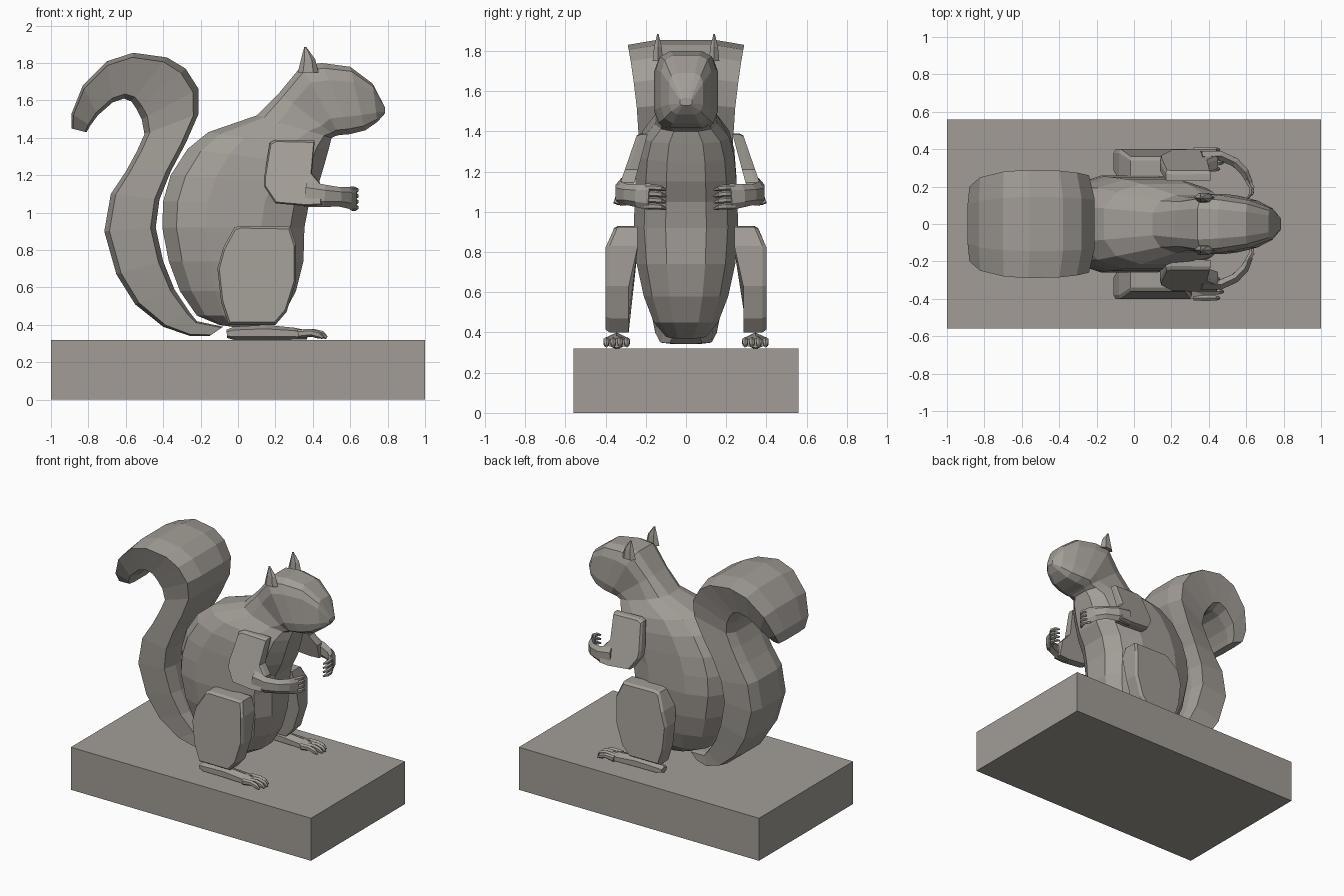
import bpy, bmesh, math
from mathutils import Vector

if "Cube" in bpy.data.objects:
    bpy.data.objects.remove(bpy.data.objects["Cube"])

stone = bpy.data.materials.new("warm grey stone")
stone.diffuse_color = (0.36, 0.335, 0.305, 1)
stone.use_nodes = True
stone.node_tree.nodes["Principled BSDF"].inputs["Base Color"].default_value = stone.diffuse_color


def loft(name, rings):
    """Skin a list of equal-length rings and cap both ends."""
    bm = bmesh.new()
    vr = [[bm.verts.new(p) for p in r] for r in rings]
    n = len(rings[0])
    for a, b in zip(vr, vr[1:]):
        for i in range(n):
            j = (i + 1) % n
            bm.faces.new((a[i], a[j], b[j], b[i]))
    bm.faces.new(vr[0])
    bm.faces.new(vr[-1])
    bmesh.ops.recalc_face_normals(bm, faces=bm.faces)
    me = bpy.data.meshes.new(name)
    bm.to_mesh(me)
    bm.free()
    me.materials.append(stone)
    ob = bpy.data.objects.new(name, me)
    bpy.context.collection.objects.link(ob)
    return ob


def spow(v, p):
    return math.copysign(abs(v) ** p, v)


def slice_ring(xa, za, xb, zb, w, power, n=12):
    """Rounded box ring between a back point and a front point in xz."""
    m = Vector(((xa + xb) / 2, 0, (za + zb) / 2))
    h = Vector(((xb - xa) / 2, 0, (zb - za) / 2))
    k = math.cos(math.pi / n) ** (2 / power)
    ring = []
    for i in range(n):
        t = 2 * math.pi * (i + 0.5) / n
        c, s = spow(math.cos(t), 2 / power) / k, spow(math.sin(t), 2 / power) / k
        ring.append(m + h * c + Vector((0, w * s, 0)))
    return ring


def tube(name, pts, side, shift=0, n=6):
    """Path of (x, y, z, half width, half height), mirrored by side."""
    P = [Vector((x, side * y + shift, z)) for x, y, z, _, _ in pts]
    rings = []
    for i, p in enumerate(P):
        d = P[min(i + 1, len(P) - 1)] - P[max(i - 1, 0)]
        d.normalize()
        across = Vector((0, 0, 1)).cross(d).normalized()
        up = d.cross(across)
        rw, rh = pts[i][3:]
        rings.append([p + across * rw * math.cos(t) + up * rh * math.sin(t)
                      for t in [2 * math.pi * (k + 0.5) / n for k in range(n)]])
    return loft(name, rings)


def plate(name, outline, y_in, y_out, side, shift=0, shrink=0.92):
    """Thick side plate from an xz outline with a chamfered outer face."""
    c = sum((Vector(p) for p in outline), Vector((0, 0))) / len(outline)

    def ring(f, k):
        out = []
        for p in outline:
            q = c + (Vector(p) - c) * k
            out.append(Vector((q.x, side * f(p[1]) + shift, q.y)))
        return out
    return loft(name, [ring(y_in, 1), ring(lambda z: y_out(z) - 0.02, 1), ring(y_out, shrink)])


# Plinth
loft("plinth", [[(-1, -0.56, z), (1, -0.56, z), (1, 0.56, z), (-1, 0.56, z)] for z in (0, 0.32)])

# Body: back point, front point, half width
body = [(-.10, .40, .10, .37, .10), (-.22, .45, .24, .45, .16), (-.31, .58, .31, .58, .21),
        (-.37, .74, .35, .74, .245), (-.405, .92, .355, .92, .26), (-.40, 1.06, .38, 1.05, .255),
        (-.36, 1.20, .43, 1.15, .25), (-.27, 1.34, .46, 1.25, .24), (-.16, 1.43, .485, 1.34, .215),
        (.10, 1.52, .50, 1.40, .155)]
# Head, continuing from the neck to the nose
head = [(.22, 1.64, .52, 1.41, .14), (.34, 1.785, .54, 1.415, .16), (.45, 1.80, .60, 1.42, .15),
        (.60, 1.78, .68, 1.44, .125), (.72, 1.69, .745, 1.485, .085), (.785, 1.565, .785, 1.53, .03)]
loft("body_and_head", [slice_ring(*s, 2.8) for s in body] + [slice_ring(*s, 4) for s in head])

# Tail: outer edge point, inner edge point, half width
tail = [(-.15, .342, -.08, .39, .08), (-.26, .342, -.22, .42, .13), (-.40, .39, -.26, .47, .16),
        (-.55, .51, -.34, .59, .19), (-.65, .67, -.40, .74, .215), (-.715, .90, -.44, .92, .23),
        (-.68, 1.10, -.42, 1.07, .235), (-.60, 1.22, -.36, 1.22, .235), (-.54, 1.33, -.28, 1.37, .24),
        (-.50, 1.42, -.21, 1.53, .245), (-.515, 1.50, -.21, 1.66, .26), (-.54, 1.55, -.28, 1.77, .275),
        (-.57, 1.595, -.38, 1.83, .285), (-.61, 1.61, -.56, 1.855, .29), (-.67, 1.59, -.70, 1.81, .28),
        (-.75, 1.52, -.83, 1.68, .25), (-.79, 1.465, -.89, 1.53, .20), (-.81, 1.43, -.89, 1.45, .155)]
rings = []
for i, (xa, za, xb, zb, w) in enumerate(tail):
    a, b = Vector((xa, 0, za)), Vector((xb, 0, zb))
    k = min(1, i / 9)          # the broad face moves from the back to the top of the curl
    wa, wb = 1 - 0.2 * k, 0.8 + 0.2 * k
    shape = [(0, .5), (.1, wa), (.9, wb), (1, .5), (1, -.5), (.9, -wb), (.1, -wa), (0, -.5)]
    rings.append([a.lerp(b, t) + Vector((0, w * y, 0)) for t, y in shape])
loft("tail", rings)

thigh = [(-.11, .70), (-.08, .81), (-.02, .92), (.01, .93), (.28, .925), (.31, .83), (.31, .63),
         (.26, .47), (.20, .40), (-.05, .40), (-.09, .52)]
upper_arm = [(.14, 1.19), (.17, 1.375), (.20, 1.39), (.41, 1.385), (.395, 1.21), (.45, 1.145),
             (.45, 1.04), (.37, 1.035), (.20, 1.05), (.14, 1.14)]

for side, label in ((-1, "right"), (1, "left")):
    # Ears
    ear = []
    for x, z, rx, ry in ((.375, 1.75, .055, .03), (.375, 1.82, .038, .022), (.36, 1.885, .006, .004)):
        ear.append([Vector((x + rx * math.cos(t), side * .14 + ry * math.sin(t), z))
                    for t in [math.tau * k / 6 for k in range(6)]])
    loft("ear_" + label, ear)

    # Arms: the left one stands slightly further out
    off = 0.04 if side > 0 else 0
    plate("upper_arm_" + label, upper_arm, lambda z: .19 + (1.39 - z) * .27,
          lambda z: .245 + (1.39 - z) * .33, side, off, 0.95)
    tube("forearm_" + label, [(.36, .32, 1.10, .035, .07), (.46, .325, 1.09, .03, .06),
                              (.54, .29, 1.085, .028, .052), (.59, .24, 1.08, .026, .058),
                              (.62, .18, 1.075, .018, .066)], side, off)
    for i in range(4):
        z = 1.028 + i * 0.031
        tube(f"finger_{label}_{i}", [(.605, .20, z, .016, .016), (.63, .155, z, .016, .016),
                                     (.628, .125, z - .004, .014, .014),
                                     (.61, .10, z - .012, .006, .006)], side, off)

    # Hind legs
    plate("thigh_" + label, thigh, lambda z: .24 if z > .75 else .285,
          lambda z: .36 if z > .9 else .40, side, 0, 0.95)
    tube("foot_" + label, [(-.06, .345, .352, .035, .022), (-.02, .345, .355, .05, .036),
                           (.15, .345, .358, .052, .042), (.30, .345, .353, .06, .032),
                           (.37, .345, .347, .064, .024)], side)
    for i in range(4):
        y = .345 + (i - 1.5) * .034
        reach = .02 * (i in (1, 2))
        tube(f"toe_{label}_{i}", [(.32, y, .352, .016, .024), (.39 + reach, y, .358, .017, .02),
                                  (.43 + reach, y, .347, .016, .02),
                                  (.455 + reach, y, .332, .007, .008)], side)
